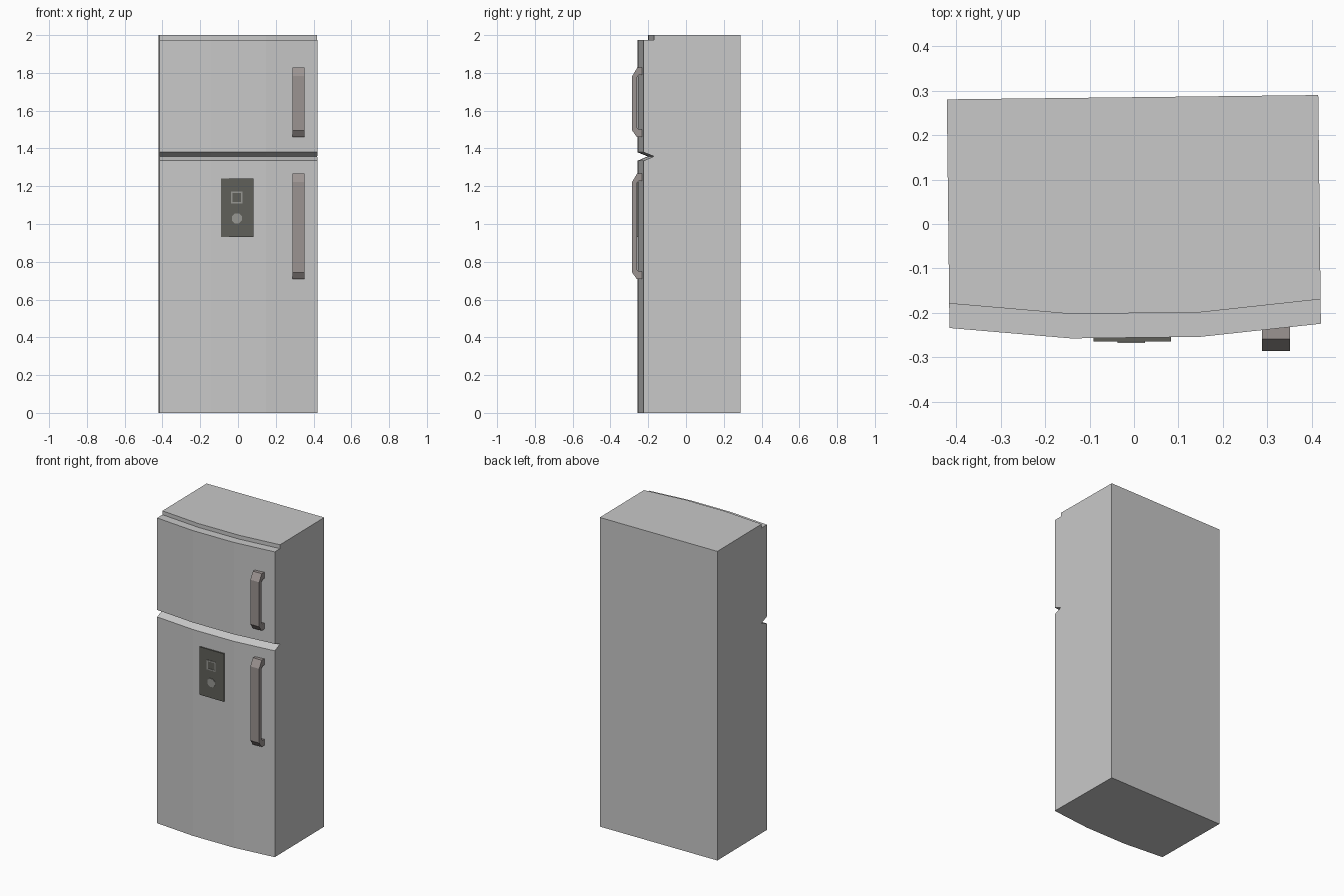
import bpy, bmesh, math
from mathutils import Matrix

if "Cube" in bpy.data.objects:
    bpy.data.objects.remove(bpy.data.objects["Cube"])


def material(name, rgb):
    m = bpy.data.materials.new(name)
    m.diffuse_color = (*rgb, 1)
    m.use_nodes = True
    m.node_tree.nodes["Principled BSDF"].inputs["Base Color"].default_value = m.diffuse_color
    return m


BODY = material("light grey", (0.58, 0.58, 0.58))
HANDLE = material("warm grey", (0.33, 0.295, 0.285))
PANEL = material("dark olive grey", (0.115, 0.115, 0.10))
BUTTON = material("button grey", (0.31, 0.31, 0.29))


def finish(name, bm, mat):
    bmesh.ops.recalc_face_normals(bm, faces=bm.faces)
    me = bpy.data.meshes.new(name)
    bm.to_mesh(me)
    bm.free()
    me.materials.append(mat)
    ob = bpy.data.objects.new(name, me)
    bpy.context.collection.objects.link(ob)
    return ob


def loft(name, rings, mat):
    """Skin a stack of rings with equal point counts and cap both ends."""
    bm = bmesh.new()
    vs = [[bm.verts.new(p) for p in r] for r in rings]
    n = len(vs[0])
    for a, b in zip(vs, vs[1:]):
        for i in range(n):
            j = (i + 1) % n
            bm.faces.new((a[i], a[j], b[j], b[i]))
    bm.faces.new(vs[0])
    bm.faces.new(vs[-1])
    return finish(name, bm, mat)


# Cabinet: bowed front, V groove between the doors, step at the top
def cabinet_ring(z, inset):
    c, m = -0.229 + inset, -0.2555 + inset
    return [(-0.4175, c, z), (-0.145, m, z), (0.145, m, z), (0.4175, c, z),
            (0.4175, 0.285, z), (-0.4175, 0.285, z)]


levels = [(0, 0), (1.335, 0), (1.358, 0.055), (1.38, 0),
          (1.975, 0), (1.975, 0.055), (2.0, 0.055)]
cabinet = loft("cabinet", [cabinet_ring(z, d) for z, d in levels], BODY)
cabinet.data.transform(Matrix.Rotation(0.0115, 4, 'Z'))


# Handles: bracket profile in the side plane, extruded across x
def handle(name, lo, hi):
    outer = [(-0.225, hi), (-0.258, hi), (-0.285, hi - 0.045),
             (-0.285, lo + 0.035), (-0.26, lo), (-0.225, lo)]
    inner = [(-0.225, lo + 0.04), (-0.250, lo + 0.04), (-0.259, lo + 0.05),
             (-0.259, hi - 0.05), (-0.250, hi - 0.04), (-0.225, hi - 0.04)]
    prof = outer + inner
    loft(name, [[(x, y, z) for y, z in prof] for x in (0.288, 0.351)], HANDLE)


handle("upper_handle", 1.46, 1.828)
handle("lower_handle", 0.708, 1.268)


# Control panel with a square frame and a round button
def box(name, x0, x1, y0, y1, z0, z1, mat):
    loft(name, [[(x0, y0, z), (x1, y0, z), (x1, y1, z), (x0, y1, z)]
                for z in (z0, z1)], mat)


box("control_panel", -0.091, 0.083, -0.264, -0.245, 0.93, 1.24, PANEL)

cx, cz, out, inn = -0.006, 1.14, 0.031, 0.023
for s, side in ((-1, "left"), (1, "right")):
    xs = sorted((cx + s * inn, cx + s * out))
    box("frame_" + side, *xs, -0.267, -0.262, cz - out, cz + out, BUTTON)
for s, side in ((-1, "bottom"), (1, "top")):
    zs = sorted((cz + s * inn, cz + s * out))
    box("frame_" + side, cx - inn, cx + inn, -0.267, -0.262, *zs, BUTTON)

disc = [(cx + 0.029 * math.cos(a), 1.03 + 0.029 * math.sin(a))
        for a in (math.pi / 8 + i * math.pi / 4 for i in range(8))]
loft("round_button", [[(x, y, z) for x, z in disc] for y in (-0.262, -0.267)], BUTTON)
